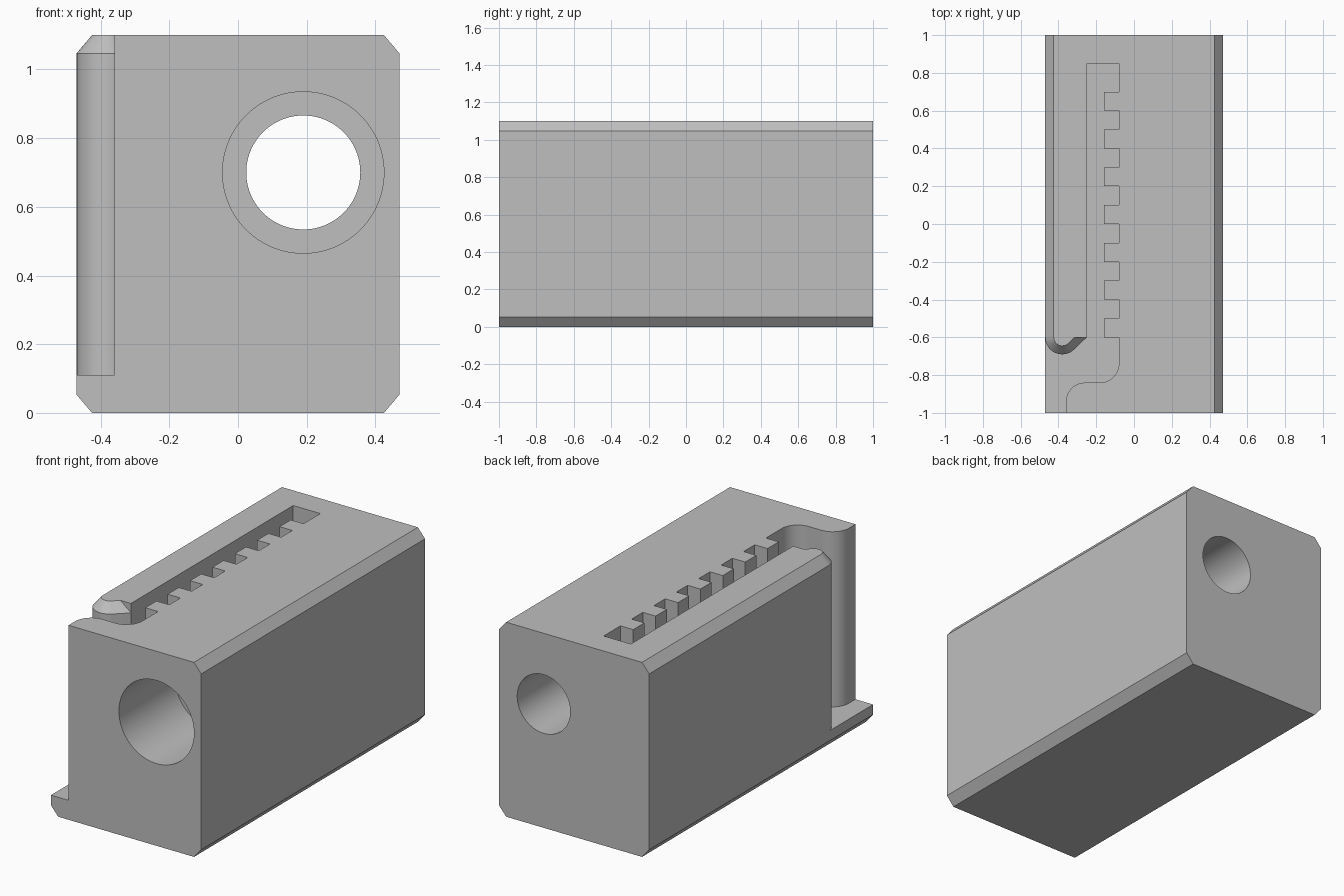
import bpy, bmesh
from math import radians, cos, sin, acos, degrees

if "Cube" in bpy.data.objects:
    bpy.data.objects.remove(bpy.data.objects["Cube"], do_unlink=True)

grey = bpy.data.materials.new("plain grey")
grey.use_nodes = True
grey.diffuse_color = (0.52, 0.52, 0.52, 1)
grey.node_tree.nodes["Principled BSDF"].inputs["Base Color"].default_value = (0.52, 0.52, 0.52, 1)

W, H, CX, CZ = 0.47, 1.10, 0.045, 0.053   # half width, height, chamfer
FLOOR = 0.11                              # pocket floor height
WALL_IN, WALL_END = -0.25, -0.60          # thin wall inner side and front end


def arc(cx, cy, r, start, end, n=12):
    angles = [radians(start + (end - start) * i / n) for i in range(n + 1)]
    return [(cx + r * cos(a), cy + r * sin(a)) for a in angles]


def loft(name, rings):
    """Closed solid through rings of equal point count."""
    bm = bmesh.new()
    loops = [[bm.verts.new(p) for p in ring] for ring in rings]
    n = len(loops[0])
    for a, b in zip(loops, loops[1:]):
        for i in range(n):
            j = (i + 1) % n
            bm.faces.new((a[i], a[j], b[j], b[i]))
    bm.faces.new(loops[0])
    bm.faces.new(loops[-1])
    bmesh.ops.recalc_face_normals(bm, faces=bm.faces)
    mesh = bpy.data.meshes.new(name)
    bm.to_mesh(mesh)
    bm.free()
    mesh.materials.append(grey)
    obj = bpy.data.objects.new(name, mesh)
    bpy.context.collection.objects.link(obj)
    return obj


def along_y(name, profile, y0, y1):
    return loft(name, [[(x, y, z) for x, z in profile] for y in (y0, y1)])


def combine(target, tool, operation):
    tool.hide_render = True
    mod = target.modifiers.new(tool.name, 'BOOLEAN')
    mod.operation, mod.object, mod.solver = operation, tool, 'EXACT'
    bpy.context.view_layer.objects.active = target
    bpy.ops.object.modifier_apply(modifier=mod.name)
    bpy.data.objects.remove(tool, do_unlink=True)


# Chamfered block
block = along_y("housing", [
    (-W + CX, 0), (W - CX, 0), (W, CZ), (W, H - CZ),
    (W - CX, H), (-W + CX, H), (-W, H - CZ), (-W, CZ)], -1, 1)

# Stepped bore: wide at the front, narrow through the back
for name, radius, y0, y1 in (("narrow_bore", 0.166, -0.8, 1.1),
                             ("wide_bore", 0.235, -1.1, -0.5)):
    circle = arc(0.19, 0.70, radius, 0, 360, 96)[:-1]
    combine(block, along_y(name, circle, y0, y1), 'DIFFERENCE')

# Toothed pocket that opens at the front corner
outline = [(-0.6, -1.1), (-0.36, -1.1)]
outline += arc(-0.26, -0.94, 0.10, 180, 90)
outline += arc(-0.18, -0.74, 0.10, -90, 0)
for k in range(7):
    y = -0.6 + 0.2 * k
    outline += [(-0.08, y), (-0.16, y), (-0.16, y + 0.1), (-0.08, y + 0.1)]
outline += [(-0.08, 0.85), (WALL_IN, 0.85), (WALL_IN, WALL_END), (-0.6, WALL_END)]
pocket = loft("pocket", [[(x, y, z) for x, y in outline] for z in (FLOOR, H + 0.1)])
combine(block, pocket, 'DIFFERENCE')


# Rounded wall tip with a chamfered top edge
def tip_ring(r, z):
    cx = -0.38
    tangent = acos(0.09 / (WALL_IN - cx))
    right = cx + r / cos(tangent)
    pts = arc(cx, WALL_END, r, 180, 360 - degrees(tangent), 16)
    pts += [(right, WALL_END), (right, WALL_END + 0.02), (cx - r, WALL_END + 0.02)]
    return [(x, y, z) for x, y in pts]


tip = loft("wall_tip", [tip_ring(0.09, FLOOR - 0.02), tip_ring(0.09, H - CZ),
                        tip_ring(0.09 - CX, H)])
combine(block, tip, 'UNION')

# Smooth the curved walls, keep the edges sharp
bpy.ops.object.select_all(action='DESELECT')
block.select_set(True)
bpy.context.view_layer.objects.active = block
bpy.ops.object.shade_smooth_by_angle(angle=radians(25))
